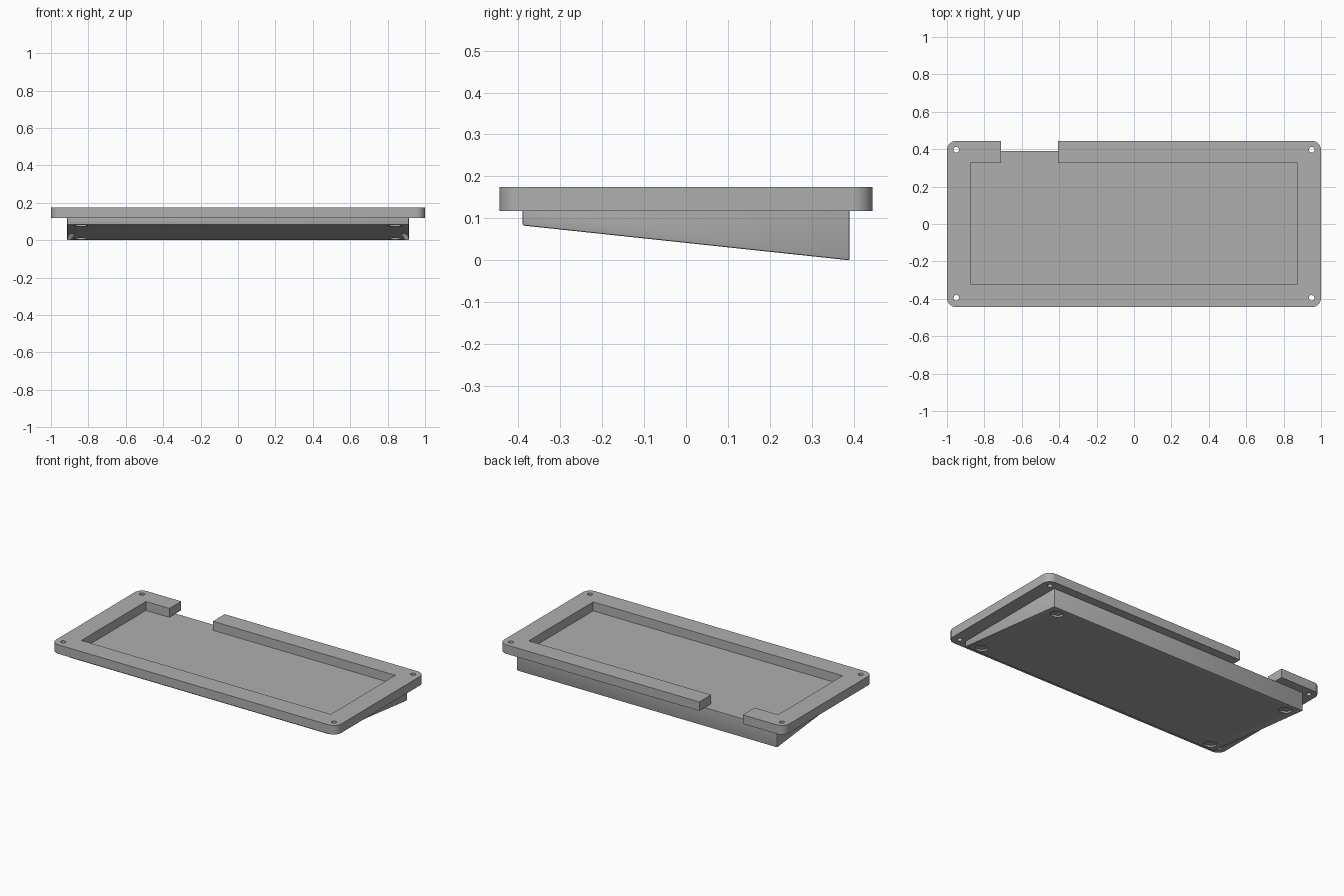
import bpy, bmesh, math
from mathutils import Matrix

old = bpy.data.objects.get("Cube")
if old:
    bpy.data.objects.remove(old, do_unlink=True)

grey = bpy.data.materials.new("matte grey")
grey.use_nodes = True
GREY = (0.43, 0.43, 0.43, 1)
grey.diffuse_color = GREY
grey.node_tree.nodes["Principled BSDF"].inputs["Base Color"].default_value = GREY

RIM_BOTTOM, RIM_TOP = 0.118, 0.175
HALF_DEPTH, BASE_DEPTH, FRONT_Z = 0.445, 0.39, 0.083


def make_object(name, bm):
    bmesh.ops.recalc_face_normals(bm, faces=bm.faces)
    mesh = bpy.data.meshes.new(name)
    bm.to_mesh(mesh)
    bm.free()
    mesh.materials.append(grey)
    obj = bpy.data.objects.new(name, mesh)
    bpy.context.collection.objects.link(obj)
    return obj


def prism(name, profile, direction):
    """Extrude a closed profile along a direction."""
    bm = bmesh.new()
    face = bm.faces.new([bm.verts.new(p) for p in profile])
    new = bmesh.ops.extrude_face_region(bm, geom=[face])["geom"]
    bmesh.ops.translate(bm, vec=direction,
                        verts=[v for v in new if isinstance(v, bmesh.types.BMVert)])
    return make_object(name, bm)


def box(name, x0, x1, y0, y1, z0, z1):
    return prism(name, [(x0, y0, z0), (x1, y0, z0), (x1, y1, z0), (x0, y1, z0)],
                 (0, 0, z1 - z0))


def cylinder(name, center, radius, depth, tilt=0):
    bm = bmesh.new()
    matrix = Matrix.Translation(center) @ Matrix.Rotation(tilt, 4, "X")
    bmesh.ops.create_cone(bm, cap_ends=True, segments=32, radius1=radius,
                          radius2=radius, depth=depth, matrix=matrix)
    return make_object(name, bm)


def carve(target, cutters):
    """Subtract the cutters, bake the result and discard the cutters."""
    for cutter in cutters:
        cutter.hide_render = True
        mod = target.modifiers.new("cut", "BOOLEAN")
        mod.operation, mod.solver, mod.object = "DIFFERENCE", "EXACT", cutter
    bpy.context.view_layer.update()
    graph = bpy.context.evaluated_depsgraph_get()
    baked = bpy.data.meshes.new_from_object(target.evaluated_get(graph))
    target.modifiers.clear()
    target.data = baked
    for cutter in cutters:
        bpy.data.objects.remove(cutter, do_unlink=True)


# Rounded outer rim with an open middle, a gap in the back wall and screw holes
R = 0.05
outline = []
for quarter, (sx, sy) in enumerate([(1, 1), (-1, 1), (-1, -1), (1, -1)]):
    for step in range(9):
        a = math.radians(90 * (quarter + step / 8))
        outline.append((sx * (1 - R) + R * math.cos(a),
                        sy * (HALF_DEPTH - R) + R * math.sin(a), RIM_BOTTOM))
rim = prism("rim", outline, (0, 0, RIM_TOP - RIM_BOTTOM))
carve(rim, [box("opening_cutter", -0.875, 0.875, -0.32, 0.327, 0, 0.3),
            box("cable_gap_cutter", -0.71, -0.405, 0.3, 0.6, -0.01, 0.31)]
      + [cylinder("screw_hole_cutter", (x, y, RIM_BOTTOM), 0.015, 0.4)
         for x in (-0.95, 0.95) for y in (-0.395, 0.397)])

# Wedge base, low at the back, with softened side and bottom edges
W = 0.913
base = prism("wedge_base", [(-W, -BASE_DEPTH, RIM_BOTTOM), (-W, -BASE_DEPTH, FRONT_Z),
                            (-W, BASE_DEPTH, 0), (-W, BASE_DEPTH, RIM_BOTTOM)],
             (2 * W, 0, 0))
bm = bmesh.new()
bm.from_mesh(base.data)
soft = [e for e in bm.edges if min(v.co.z for v in e.verts) < RIM_BOTTOM - 0.01]
bmesh.ops.bevel(bm, geom=soft, offset=0.004, segments=2, profile=0.5, affect="EDGES")
bm.to_mesh(base.data)
bm.free()

# Shallow round pockets for feet, square to the sloping underside
slope = -math.atan2(FRONT_Z, 2 * BASE_DEPTH)
pockets = []
for x in (-0.84, 0.84):
    for y in (-0.335, 0.325):
        z = FRONT_Z * (BASE_DEPTH - y) / (2 * BASE_DEPTH)
        pockets.append(cylinder("foot_pocket_cutter", (x, y, z), 0.037, 0.02, slope))
carve(base, pockets)

# Smooth the curved walls while keeping edges crisp
for obj in (rim, base):
    bpy.ops.object.select_all(action="DESELECT")
    obj.select_set(True)
    bpy.context.view_layer.objects.active = obj
    bpy.ops.object.shade_smooth_by_angle(angle=math.radians(30))
